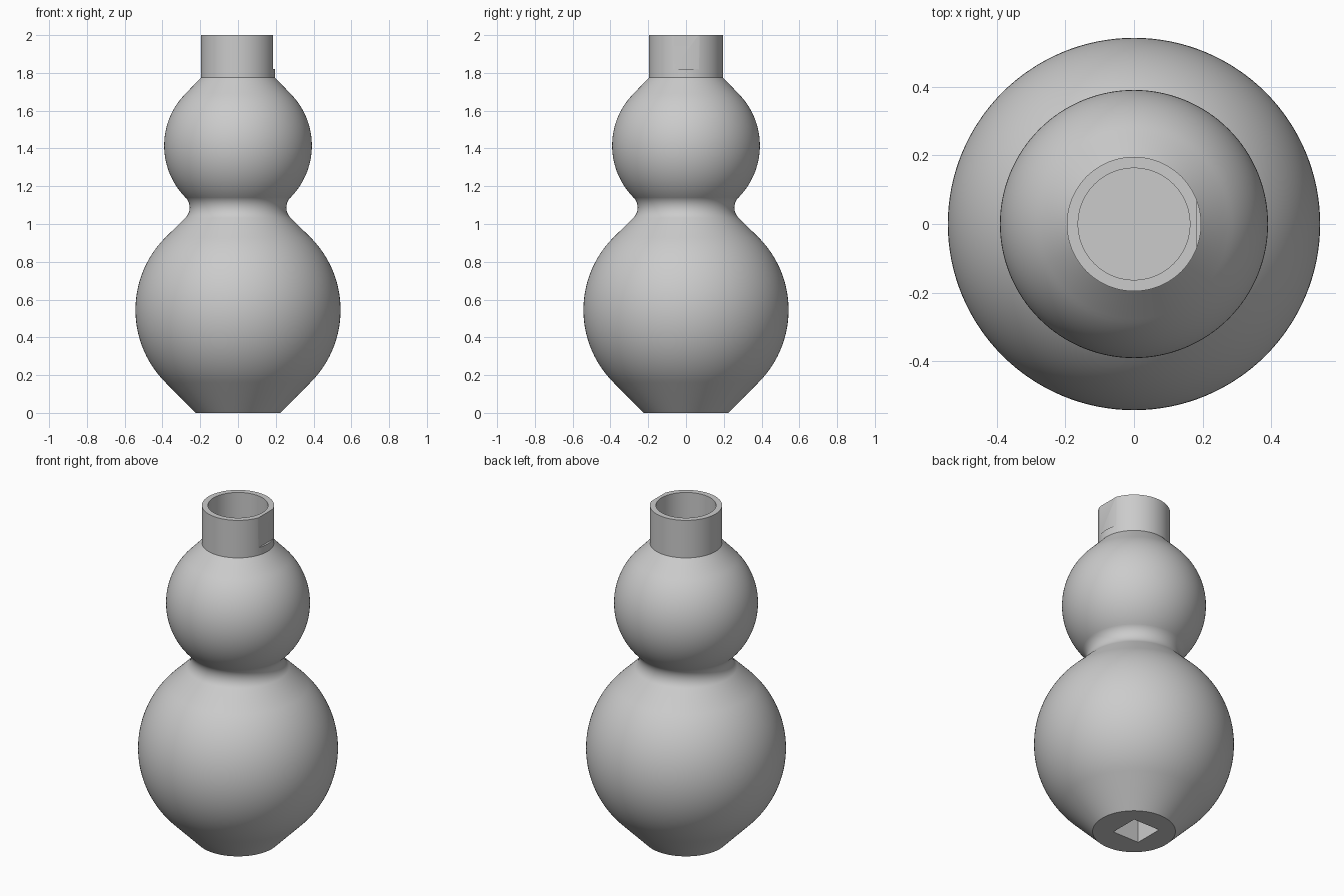
import bpy, bmesh
from math import sin, cos, pi, radians

if "Cube" in bpy.data.objects:
    bpy.data.objects.remove(bpy.data.objects["Cube"], do_unlink=True)

SEGMENTS = 128

grey = bpy.data.materials.new("plain grey")
grey.use_nodes = True
grey.diffuse_color = (0.6, 0.6, 0.6, 1)
grey.node_tree.nodes["Principled BSDF"].inputs["Base Color"].default_value = (0.6, 0.6, 0.6, 1)


def arc(r, z, radius, start, end, steps):
    """Points (radius, height) of an arc, angles in degrees."""
    angles = [radians(start + (end - start) * i / steps) for i in range(steps + 1)]
    return [(r + radius * cos(a), z + radius * sin(a)) for a in angles]


def lathe(name, profile):
    """Turn a profile whose ends both lie on the z axis."""
    bm = bmesh.new()
    rings = []
    for r, z in profile:
        if r == 0:
            rings.append([bm.verts.new((0, 0, z))] * SEGMENTS)
        else:
            turn = [2 * pi * i / SEGMENTS for i in range(SEGMENTS)]
            rings.append([bm.verts.new((r * cos(a), r * sin(a), z)) for a in turn])
    for low, high in zip(rings, rings[1:]):
        for i in range(SEGMENTS):
            j = (i + 1) % SEGMENTS
            corners = dict.fromkeys((low[i], low[j], high[j], high[i]))
            bm.faces.new(list(corners))
    bmesh.ops.recalc_face_normals(bm, faces=bm.faces)
    mesh = bpy.data.meshes.new(name)
    bm.to_mesh(mesh)
    bm.free()
    mesh.materials.append(grey)
    obj = bpy.data.objects.new(name, mesh)
    bpy.context.collection.objects.link(obj)
    return obj


def cut_box(target, center, size):
    """Subtract a box and discard the cutter."""
    bpy.ops.mesh.primitive_cube_add(size=1, location=center)
    cutter = bpy.context.object
    cutter.scale = size
    cutter.hide_render = True
    cutter.data.materials.append(grey)
    mod = target.modifiers.new("cut", 'BOOLEAN')
    mod.operation = 'DIFFERENCE'
    mod.solver = 'EXACT'
    mod.object = cutter
    bpy.ops.object.select_all(action='DESELECT')
    bpy.context.view_layer.objects.active = target
    target.select_set(True)
    bpy.ops.object.modifier_apply(modifier=mod.name)
    bpy.data.objects.remove(cutter, do_unlink=True)


# Gourd body: cone foot, large bulb, waist fillet, small bulb, hollow neck
profile = [(0, 0), (0.225, 0)]
profile += arc(0, 0.545, 0.543, -45, 45, 40)
profile += arc(0.333, 1.087, 0.077, 225, 135, 16)
profile += arc(0, 1.415, 0.391, -45, 45, 36)
profile += [(0.196, 1.775), (0.196, 2), (0.163, 2), (0.163, 1.7), (0, 1.7)]
gourd = lathe("gourd_bottle", profile)

# Flat on the left side of the neck, square socket in the foot
cut_box(gourd, (0.284, 0, 1.97), (0.2, 0.4, 0.3))
cut_box(gourd, (-0.005, 0.012, 0.1), (0.176, 0.176, 0.4))

bpy.ops.object.shade_smooth_by_angle(angle=radians(30))
